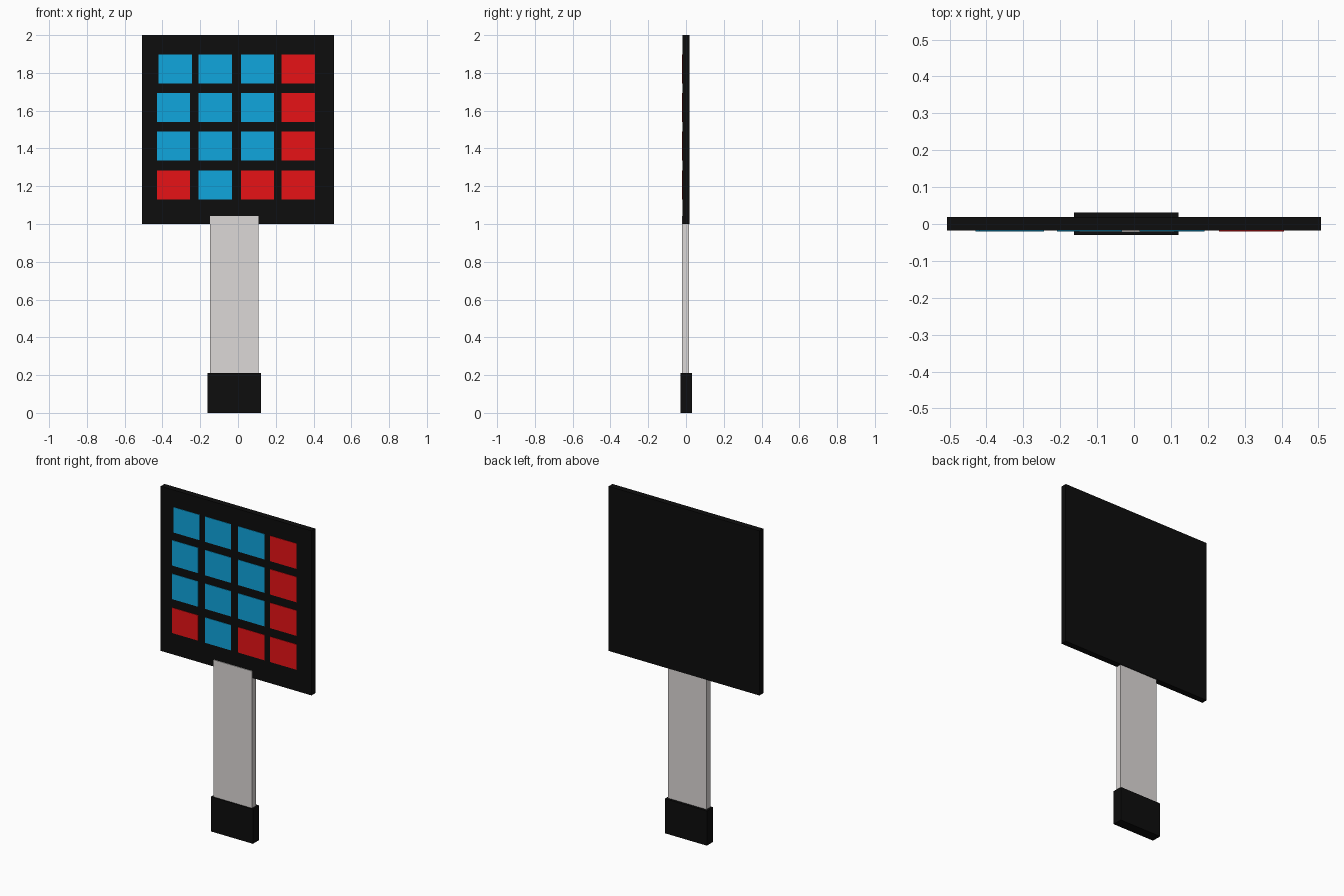
import bpy

if "Cube" in bpy.data.objects:
    bpy.data.objects.remove(bpy.data.objects["Cube"])


def material(name, rgb):
    m = bpy.data.materials.new(name)
    m.diffuse_color = (*rgb, 1)
    m.use_nodes = True
    m.node_tree.nodes["Principled BSDF"].inputs["Base Color"].default_value = m.diffuse_color
    return m


BLACK = material("black", (0.004, 0.004, 0.004))
BLUE = material("blue", (0.005, 0.38, 0.73))
RED = material("red", (0.8, 0.006, 0.008))
PALE = material("pale", (0.72, 0.69, 0.68))


def box(name, lo, hi, mat):
    """Box between two opposite corners."""
    bpy.ops.mesh.primitive_cube_add(size=1, location=[(a + b) / 2 for a, b in zip(lo, hi)])
    ob = bpy.context.object
    ob.name = name
    ob.scale = [b - a for a, b in zip(lo, hi)]
    bpy.ops.object.transform_apply(location=False, rotation=False, scale=True)
    ob.data.materials.append(mat)
    return ob


# Backing panel, ribbon cable overlapping its lower edge, and end connector
box("panel", (-0.507, -0.018, 1.0), (0.507, 0.019, 2.0), BLACK)
box("ribbon_cable", (-0.148, -0.022, 0.19), (0.109, 0.015, 1.043), PALE)
box("connector", (-0.162, -0.03, 0.0), (0.121, 0.031, 0.21), BLACK)

# Thin 4 x 4 key pads: last column and two bottom-row keys are red
KEY_W, KEY_H = 0.176, 0.154
ROWS = (1.82, 1.617, 1.413, 1.207)
COLUMNS = (-0.342, -0.121, 0.103, 0.319)
for r, z in enumerate(ROWS):
    for c, x in enumerate(COLUMNS):
        red = c == 3 or (r == 3 and c != 1)
        if r == 0 and c == 0:
            x += 0.01
        box(f"key_row{r + 1}_column{c + 1}",
            (x - KEY_W / 2, -0.0205, z - KEY_H / 2),
            (x + KEY_W / 2, -0.012, z + KEY_H / 2),
            RED if red else BLUE)
